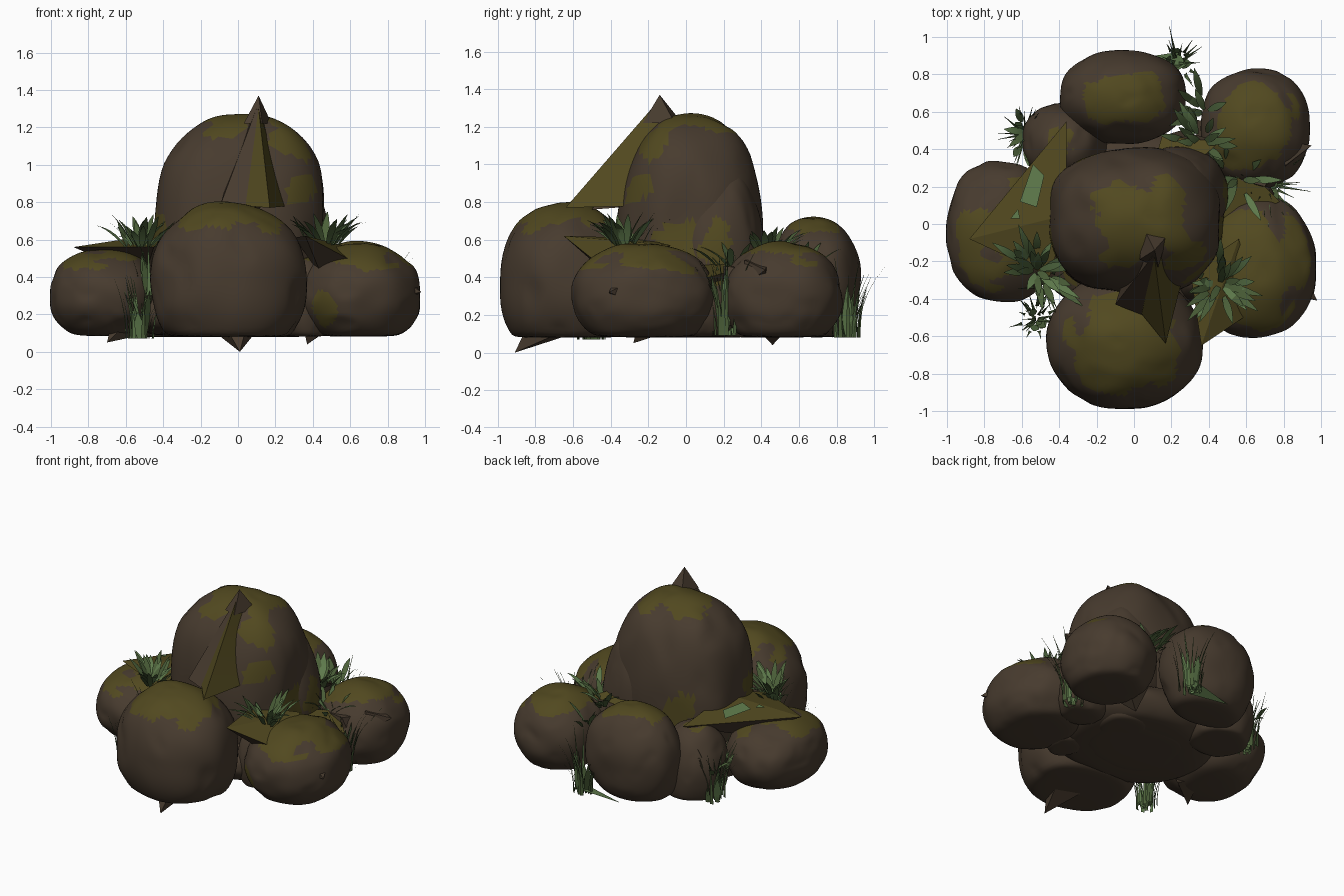
import bpy, bmesh, math, random
from mathutils import Vector, noise

random.seed(4)
cube = bpy.data.objects.get("Cube")
if cube:
    bpy.data.objects.remove(cube, do_unlink=True)


def material(name, rgb):
    m = bpy.data.materials.new(name)
    m.use_nodes = True
    m.diffuse_color = (*rgb, 1)
    m.node_tree.nodes["Principled BSDF"].inputs["Base Color"].default_value = (*rgb, 1)
    return m


ROCK = material("brown rock", (0.064, 0.044, 0.028))
MOSS = material("olive moss", (0.083, 0.066, 0.014))
GRASS = material("grass green", (0.11, 0.19, 0.07))
DARK = material("dark leaf green", (0.07, 0.115, 0.04))
FLOOR = 0.08


def finish(name, bm, mats, angle=40):
    me = bpy.data.meshes.new(name)
    bm.to_mesh(me)
    bm.free()
    for m in mats:
        me.materials.append(m)
    ob = bpy.data.objects.new(name, me)
    bpy.context.collection.objects.link(ob)
    bpy.ops.object.select_all(action="DESELECT")
    ob.select_set(True)
    bpy.context.view_layer.objects.active = ob
    bpy.ops.object.shade_smooth_by_angle(angle=math.radians(angle))
    return ob


def boulder(name, centre, radii, moss=0.7, power=2.1, wild=0.2, spots=()):
    """Rounded boulder, flattened underneath, mossy on top and at given spots."""
    bm = bmesh.new()
    bmesh.ops.create_icosphere(bm, subdivisions=5, radius=1)
    c, r = Vector(centre), Vector(radii)
    for v in bm.verts:
        d = v.co.normalized()
        size = sum(abs(k) ** power for k in d) ** (-1 / power)
        size *= 1 + 0.05 * noise.noise(d * 1.7 + c * 5)
        size -= 0.05 * max(0, noise.noise(d * 2.6 - c * 4) - 0.15)
        v.co = c + d * size * r
        # soft landing on the floor, so the underside stays gently domed
        if v.co.z < FLOOR + 0.03:
            v.co.z = FLOOR + 0.03 * math.exp((v.co.z - FLOOR - 0.03) / 0.03)
    bm.normal_update()
    for f in bm.faces:
        p = f.calc_center_median()
        ragged = wild * noise.noise(p * 5 + c) + 0.07 * noise.noise(p * 14)
        spotted = any((p - Vector(s[:3])).length < s[3] + 0.5 * ragged for s in spots)
        f.material_index = int(f.normal.z + ragged > moss or spotted)
    return finish(name, bm, [ROCK, MOSS], 180)


def shard(name, points, mossy=lambda f: f.normal.z > 0.25):
    """Sharp splinter of rock: the hull of a few points."""
    bm = bmesh.new()
    for p in points:
        bm.verts.new(p)
    bmesh.ops.convex_hull(bm, input=bm.verts)
    bmesh.ops.recalc_face_normals(bm, faces=bm.faces)
    for f in bm.faces:
        f.material_index = int(mossy(f))
    return finish(name, bm, [ROCK, MOSS], 15)


def bare(face):
    return False


def green_plate(name, points):
    bm = bmesh.new()
    bm.faces.new([bm.verts.new(p) for p in points])
    return finish(name, bm, [GRASS])


def tuft(name, centre, spread, count, length, width, lean, leafy=False):
    """Bunch of bent, tapering blades or broad leaves."""
    bm = bmesh.new()
    steps = 5
    for i in range(count):
        a = random.uniform(0, math.tau)
        out = Vector((math.cos(a), math.sin(a), 0))
        side = Vector((-out.y, out.x, 0))
        root = Vector(centre) + out * spread * random.random()
        size = length * random.uniform(0.55, 1)
        tilt = lean * random.uniform(0.4, 1)
        rows = []
        for s in range(steps + 1):
            t = s / steps
            bend = tilt * t if leafy else tilt * t * t
            rise = t * (1 - 0.45 * t * tilt)
            p = root + size * (out * bend + Vector((0, 0, rise)))
            w = width * (math.sin(math.pi * (0.12 + 0.88 * t)) if leafy else 1 - t)
            w = max(w, 0.001)
            rows.append([bm.verts.new(p - side * w), bm.verts.new(p + side * w)])
        for low, high in zip(rows, rows[1:]):
            f = bm.faces.new((low[0], low[1], high[1], high[0]))
            f.material_index = int(i % 3 > 0)
    return finish(name, bm, [GRASS, DARK])


# Main boulders
boulder("centre_boulder", (0.01, 0.02, 0.6), (0.465, 0.385, 0.66), 0.78, 2.55, 0.2,
        [(0.3, -0.2, 1.12, 0.13), (0.35, -0.25, 0.87, 0.1), (0.45, 0, 0.6, 0.13),
         (-0.42, -0.15, 0.62, 0.12), (-0.2, 0.38, 0.6, 0.12)])
boulder("centre_boulder_shoulder", (0.23, 0.16, 0.5), (0.27, 0.25, 0.53), 0.95,
        spots=[(0.45, 0.15, 0.58, 0.12)])
boulder("front_boulder", (-0.05, -0.63, 0.37), (0.42, 0.36, 0.43), 0.68, 2.15)
boulder("left_front_boulder", (0.65, -0.23, 0.3), (0.33, 0.38, 0.28), 0.72, 2.15, 0.3,
        [(0.5, -0.53, 0.2, 0.1)])
boulder("left_back_boulder", (0.65, 0.51, 0.3), (0.3, 0.32, 0.29), 0.76)
boulder("back_boulder", (-0.06, 0.68, 0.37), (0.34, 0.25, 0.35), 0.82, 2.2)
boulder("right_boulder", (-0.71, -0.04, 0.3), (0.3, 0.38, 0.25), 0.85, 2.15, 0.35)

# Smaller rocks filling the gaps
boulder("right_back_filler_rock", (-0.37, 0.43, 0.27), (0.23, 0.22, 0.32), 0.95)
boulder("left_filler_rock", (0.55, 0.12, 0.24), (0.2, 0.17, 0.2), 0.6)
boulder("left_front_filler_rock", (0.37, -0.27, 0.26), (0.14, 0.16, 0.25), 0.8)
boulder("base_rock", (0, 0, 0.22), (0.58, 0.5, 0.2), 0.95)

# Peak and the mossy fin running from it down to the front boulder
shard("peak_tip", [(0.11, -0.14, 1.37), (0.03, -0.19, 1.22), (0.13, -0.23, 1.22),
                   (0.18, -0.06, 1.22), (0.05, -0.02, 1.22)], bare)
shard("bare_fin", [(0.11, -0.16, 1.33), (0.08, -0.5, 0.76), (-0.1, -0.43, 0.77),
                   (0.15, -0.25, 0.78), (0.02, -0.05, 1.15)], bare)
shard("mossy_fin", [(0.11, -0.18, 1.3), (0.17, -0.64, 0.77), (0.04, -0.48, 0.78),
                    (0.27, -0.25, 0.78), (0.15, -0.1, 1.2)], lambda f: True)

# Mossy slabs wedged between the boulders
shard("right_slab", [(-0.88, -0.08, 0.56), (-0.36, 0.55, 0.59), (-0.36, 0.05, 0.64),
                     (-0.45, -0.28, 0.56), (-0.5, 0.1, 0.4)])
shard("left_front_slab", [(0.36, -0.65, 0.62), (0.66, -0.45, 0.46), (0.56, -0.08, 0.57),
                          (0.3, -0.25, 0.61), (0.45, -0.4, 0.4)])
shard("back_slab", [(0.15, 0.47, 0.56), (0.46, 0.44, 0.55), (0.3, 0.3, 0.62),
                    (0.25, 0.5, 0.4), (0.1, 0.3, 0.6)])
shard("left_slab", [(0.45, 0.14, 0.48), (0.78, 0.12, 0.4), (0.6, 0.3, 0.45),
                    (0.5, -0.02, 0.46), (0.6, 0.1, 0.25)])
shard("left_gap_splinter", [(0.66, 0.46, 0.45), (0.78, 0.27, 0.2), (0.8, 0.4, 0.44),
                            (0.7, 0.2, 0.46), (0.5, 0.25, 0.45), (0.6, 0.2, 0.15)], bare)

# Pointed splinters on the sides and underneath: tip, root centre, root radius
for name, tip, root, girth in (
        ("front_foot_splinter", (0.01, -0.91, 0.0), (-0.01, -0.72, 0.17), 0.14),
        ("right_foot_splinter", (-0.7, -0.28, 0.05), (-0.58, -0.15, 0.17), 0.11),
        ("left_foot_splinter", (0.37, 0.46, 0.04), (0.42, 0.46, 0.17), 0.13),
        ("left_back_splinter", (0.95, 0.42, 0.44), (0.8, 0.38, 0.42), 0.1),
        ("left_front_splinter", (0.98, -0.41, 0.32), (0.85, -0.31, 0.34), 0.1)):
    tip, root = Vector(tip), Vector(root)
    axis = (root - tip).normalized()
    across = axis.orthogonal().normalized() * girth
    other = axis.cross(across)
    shard(name, [tip, root + across, root - across, root + other, root - other], bare)

# Green patches on the right slab and a big leaf at the back foot
green_plate("slab_green_patch", [(-0.61, 0.12, 0.622), (-0.52, 0.09, 0.635),
                                 (-0.48, 0.26, 0.632), (-0.54, 0.32, 0.61)])
green_plate("slab_small_patch", [(-0.66, 0.03, 0.614), (-0.61, 0.03, 0.622),
                                 (-0.62, 0.08, 0.618)])
green_plate("back_foot_leaf", [(0.28, 0.85, 0.24), (0.24, 0.92, 0.12),
                               (-0.08, 0.87, 0.08), (0.2, 0.8, 0.09)])

# Broad-leaved plants
for name, place, count, length in (
        ("right_leaf_plant", (-0.52, -0.25, 0.56), 30, 0.24),
        ("left_leaf_plant", (0.46, -0.32, 0.57), 30, 0.23),
        ("back_leaf_plant", (0.36, 0.43, 0.53), 28, 0.2),
        ("back_trailing_leaves", (0.38, 0.6, 0.45), 12, 0.2),
        ("left_trailing_leaves", (0.55, 0.24, 0.46), 14, 0.18),
        ("right_back_leaves", (-0.57, 0.49, 0.3), 12, 0.16)):
    tuft(name, place, 0.1, count, length, 0.02, 1.05, True)

# Tall grass tufts, each with a few wide blades
for name, place, count, length in (
        ("front_right_grass", (-0.52, -0.51, 0.07), 28, 0.37),
        ("back_grass", (0.23, 0.86, 0.08), 26, 0.45),
        ("left_grass", (0.71, 0.21, 0.09), 26, 0.56),
        ("right_back_grass", (-0.58, 0.48, 0.09), 34, 0.46),
        ("right_gap_grass", (-0.47, -0.33, 0.3), 16, 0.36)):
    tuft(name, place, 0.085, count, length, 0.012, 0.35)
    tuft(name + "_wide_blades", place, 0.05, 5, length * 0.75, 0.025, 0.25, True)
